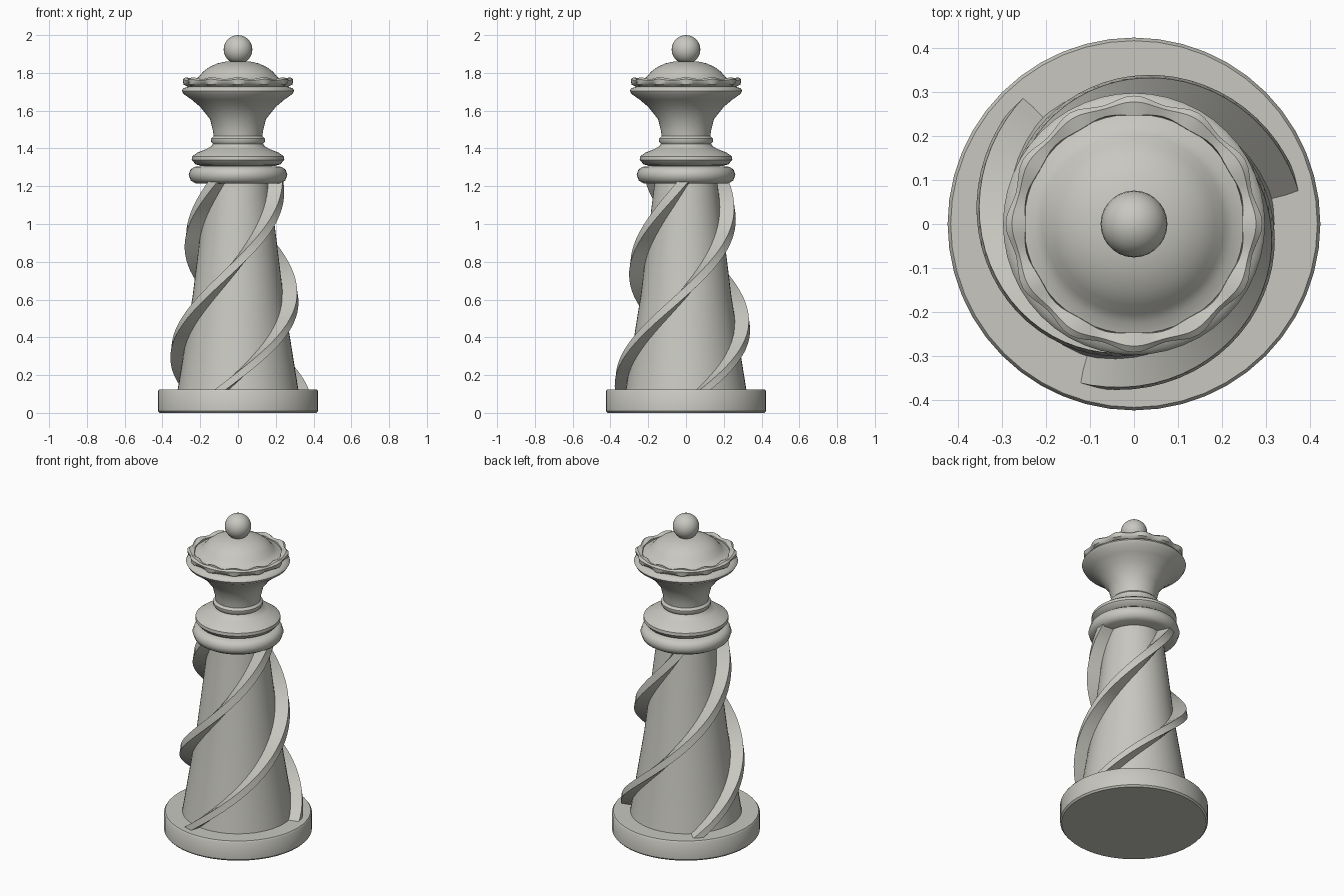
import bpy, bmesh, math
from math import cos, sin, pi, radians

if "Cube" in bpy.data.objects:
    bpy.data.objects.remove(bpy.data.objects["Cube"])

stone = bpy.data.materials.new("warm_grey")
stone.diffuse_color = (0.58, 0.575, 0.53, 1)
stone.use_nodes = True
stone.node_tree.nodes["Principled BSDF"].inputs["Base Color"].default_value = stone.diffuse_color


def finish(bm, name, angle=40):
    bmesh.ops.remove_doubles(bm, verts=bm.verts, dist=1e-5)
    bmesh.ops.recalc_face_normals(bm, faces=bm.faces)
    mesh = bpy.data.meshes.new(name)
    bm.to_mesh(mesh)
    bm.free()
    mesh.materials.append(stone)
    ob = bpy.data.objects.new(name, mesh)
    bpy.context.collection.objects.link(ob)
    bpy.ops.object.select_all(action='DESELECT')
    ob.select_set(True)
    bpy.context.view_layer.objects.active = ob
    bpy.ops.object.shade_smooth_by_angle(angle=radians(angle))
    return ob


def lathe(name, profile, sides=48, angle=40, wave=None, closed=False):
    """Spin (radius, height) points; wave(i, a) returns offsets for point i."""
    bm = bmesh.new()
    rings = []
    for k in range(sides):
        a = 2 * pi * k / sides
        ring = []
        for i, (r, z) in enumerate(profile):
            dr, dz = wave(i, a) if wave else (0, 0)
            ring.append(bm.verts.new(((r + dr) * cos(a), (r + dr) * sin(a), z + dz)))
        rings.append(ring)
    n = len(profile)
    for k in range(sides):
        p, q = rings[k], rings[(k + 1) % sides]
        for i in range(n if closed else n - 1):
            j = (i + 1) % n
            bm.faces.new((p[i], q[i], q[j], p[j]))
    return finish(bm, name, angle)


# Foot and tapered column
lathe("base", [(0, 0), (0.415, 0), (0.424, 0.01), (0.424, 0.115), (0.417, 0.125), (0, 0.125)])
lathe("column", [(0.32, 0.12), (0.24, 0.62), (0.165, 1.23)])


# Spiral fins: rectangular section swept around the column
Z0, Z1, TURN = 0.115, 1.225, radians(222)


def fin(name, start, steps=40):
    bm = bmesh.new()
    prev = None
    for k in range(steps + 1):
        t = k / steps
        z = Z0 + (Z1 - Z0) * t
        a = radians(start) + TURN * t
        inner, outer = 0.30 - 0.155 * t, 0.383 - 0.143 * t
        ring = []
        for r, half in ((inner, 0.03), (outer, 0.03), (outer, -0.03), (inner, -0.03)):
            b = a + half / r
            ring.append(bm.verts.new((r * cos(b), r * sin(b), z)))
        if prev:
            for i in range(4):
                j = (i + 1) % 4
                bm.faces.new((prev[i], prev[j], ring[j], ring[i]))
        else:
            bm.faces.new(ring)
        prev = ring
    bm.faces.new(prev)
    finish(bm, name)


for i in range(3):
    fin("spiral_fin_%d" % (i + 1), 254 + 120 * i)

# Twin collars above the column
lathe("lower_collar", [(0, 1.215), (0.225, 1.215), (0.25, 1.23), (0.261, 1.26), (0.252, 1.288),
                       (0.23, 1.303), (0, 1.308)])
lathe("upper_collar", [(0, 1.302), (0.19, 1.306), (0.225, 1.316), (0.245, 1.34), (0.243, 1.358),
                       (0.215, 1.378), (0.165, 1.398), (0.14, 1.413), (0.133, 1.424),
                       (0.143, 1.437), (0.143, 1.452), (0.13, 1.465), (0, 1.47)])

# Flared head with a rounded lip
lathe("flared_head", [(0, 1.45), (0.128, 1.46), (0.132, 1.49), (0.148, 1.555), (0.2, 1.62),
                      (0.245, 1.658), (0.288, 1.688), (0.298, 1.705), (0.29, 1.718),
                      (0.265, 1.727), (0, 1.73)])


# Scalloped crown ring
def scallop(i, a):
    c = cos(12 * (a - pi / 2))
    return [(0, 0), (0, -0.006 * c), (0.007 * c, -0.006 * c), (0.007 * c, 0.004 * c),
            (0.004 * c, 0.005 * c), (-0.003 * c, 0.005 * c)][i]


lathe("crown_ring", [(0.245, 1.72), (0.268, 1.734), (0.282, 1.744), (0.285, 1.763),
                     (0.274, 1.772), (0.25, 1.766)], sides=96, wave=scallop, closed=True)

# Dome and finial
lathe("dome", [(0.255, 1.725), (0.25, 1.758), (0.225, 1.766), (0.205, 1.782), (0.185, 1.806),
               (0.152, 1.831), (0.11, 1.85), (0.065, 1.86), (0, 1.864)])
lathe("finial_ball", [(0.076 * sin(pi * i / 14), 1.924 - 0.076 * cos(pi * i / 14))
                      for i in range(15)], sides=28)
